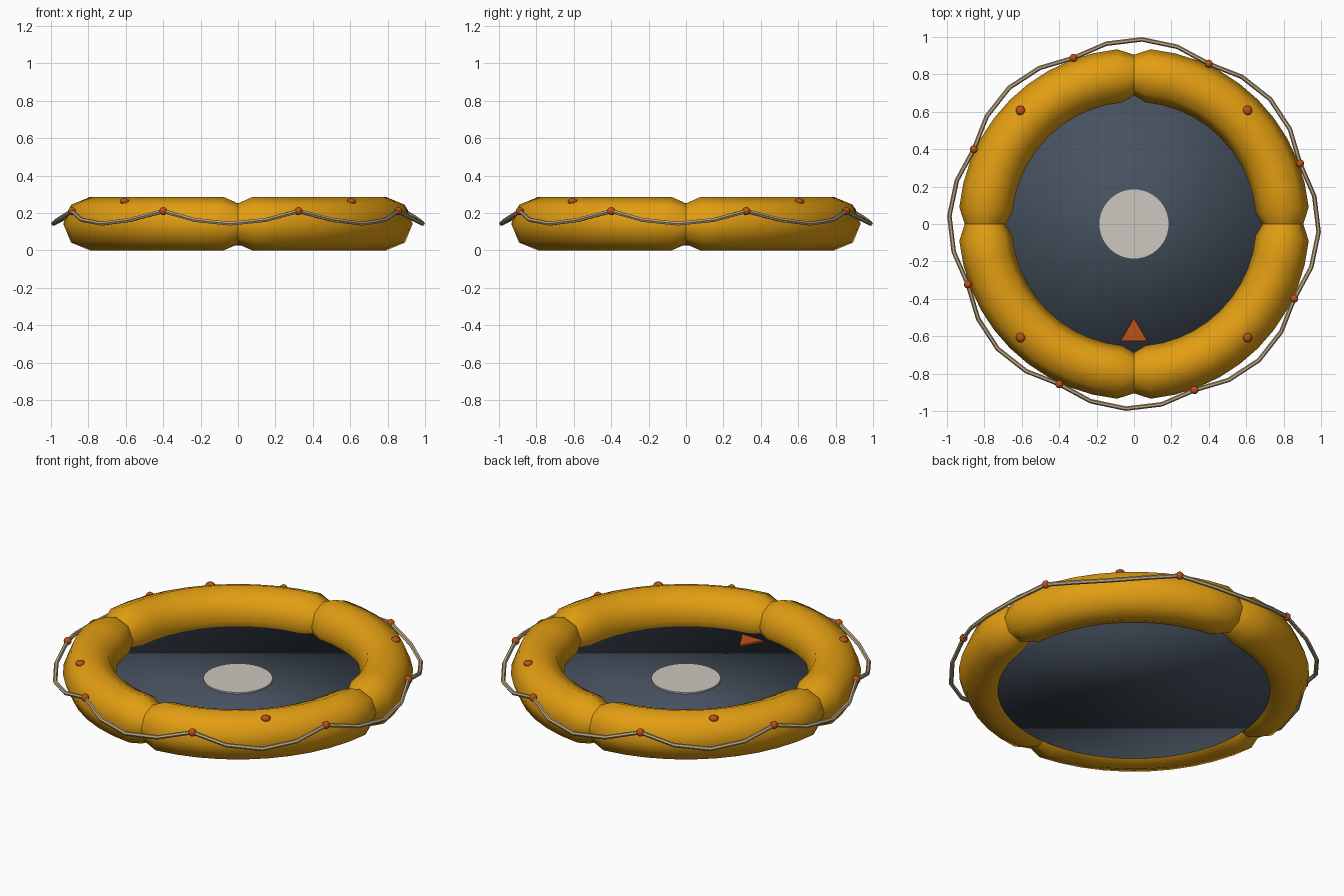
import bpy, bmesh, math
from math import radians, sin, cos, pi
from mathutils import Vector

if "Cube" in bpy.data.objects:
    bpy.data.objects.remove(bpy.data.objects["Cube"])


def material(name, rgb):
    m = bpy.data.materials.new(name)
    m.diffuse_color = (*rgb, 1)
    m.use_nodes = True
    m.node_tree.nodes["Principled BSDF"].inputs["Base Color"].default_value = m.diffuse_color
    return m


YELLOW = material("raft yellow", (0.76, 0.34, 0.006))
SLATE = material("floor slate", (0.062, 0.083, 0.115))
PALE = material("pale grey", (0.60, 0.58, 0.52))
ORANGE = material("orange", (0.50, 0.085, 0.008))
ROPE = material("rope tan", (0.50, 0.38, 0.22))


def finish(name, bm, mat, angle=None):
    """Turn a bmesh into an object; shade smooth below the given angle."""
    bmesh.ops.recalc_face_normals(bm, faces=bm.faces)
    me = bpy.data.meshes.new(name)
    bm.to_mesh(me)
    bm.free()
    me.materials.append(mat)
    ob = bpy.data.objects.new(name, me)
    bpy.context.collection.objects.link(ob)
    if angle:
        bpy.ops.object.select_all(action='DESELECT')
        bpy.context.view_layer.objects.active = ob
        ob.select_set(True)
        bpy.ops.object.shade_smooth_by_angle(angle=radians(angle))
    return ob


def loft(bm, rings, closed=False):
    """Skin a list of vertex rings, capping the ends when open."""
    n = len(rings[0])
    pairs = list(zip(rings, rings[1:]))
    if closed:
        pairs.append((rings[-1], rings[0]))
    for a, b in pairs:
        for i in range(n):
            j = (i + 1) % n
            bm.faces.new((a[i], a[j], b[j], b[i]))
    if not closed:
        bm.faces.new(rings[0])
        bm.faces.new(rings[-1])


def section(bm, angle, ring_r, z, tube_r, sides):
    """Circular cross-section standing upright at an angle round the raft."""
    out = []
    for k in range(sides):
        t = 2 * pi * k / sides
        r = ring_r + tube_r * cos(t)
        out.append(bm.verts.new((r * cos(angle), r * sin(angle), z + tube_r * sin(t))))
    return out


def disc(name, radius, z0, z1, sides, mat, angle=None, y=0, turn=0):
    bm = bmesh.new()
    rings = [[bm.verts.new((radius * cos(turn + 2 * pi * k / sides),
                            y + radius * sin(turn + 2 * pi * k / sides), z))
              for k in range(sides)] for z in (z0, z1)]
    loft(bm, rings)
    return finish(name, bm, mat, angle)


def knob(name, pos, radius, flat=1.0):
    bm = bmesh.new()
    bmesh.ops.create_uvsphere(bm, u_segments=10, v_segments=6, radius=radius)
    for v in bm.verts:
        v.co.z *= flat
        v.co += Vector(pos)
    return finish(name, bm, ORANGE, 60)


# Four inflated tube quarters, pinched where they meet
STEPS = 10
for q in range(4):
    bm = bmesh.new()
    stations = [(0, 0.109)]
    stations += [(5.5 + 79 * i / STEPS, 0.1425) for i in range(STEPS + 1)]
    stations += [(90, 0.109)]
    loft(bm, [section(bm, radians(a + 90 * q), 0.796, 0.1425, r, 8) for a, r in stations])
    finish(f"tube_quarter_{q + 1}", bm, YELLOW, 60)

# Softly shaded floor, centre pad and pointer
disc("floor", 0.73, 0.026, 0.098, 48, SLATE, 180)
disc("centre_pad", 0.185, 0.09, 0.106, 40, PALE, 30)
disc("pointer", 0.082, 0.09, 0.108, 3, ORANGE, None, -0.584, pi / 2)

# Grab rope hanging in eight swags round the outside
bm = bmesh.new()
rings = []
for i in range(32):
    sag = sin(pi * (i % 4) / 4)
    rings.append(section(bm, radians(20 + 11.25 * i), 0.945 + 0.043 * sag,
                         0.21 - 0.067 * sag, 0.012, 6))
loft(bm, rings, closed=True)
finish("grab_rope", bm, ROPE, 50)

# Rope anchors, and valve caps on top of the tubes
for i in range(8):
    a = radians(20 + 45 * i)
    knob(f"rope_anchor_{i + 1}", (0.945 * cos(a), 0.945 * sin(a), 0.21), 0.022)
for i in range(4):
    a = radians(45 + 90 * i)
    knob(f"valve_cap_{i + 1}", (0.858 * cos(a), 0.858 * sin(a), 0.262), 0.026, 0.65)
